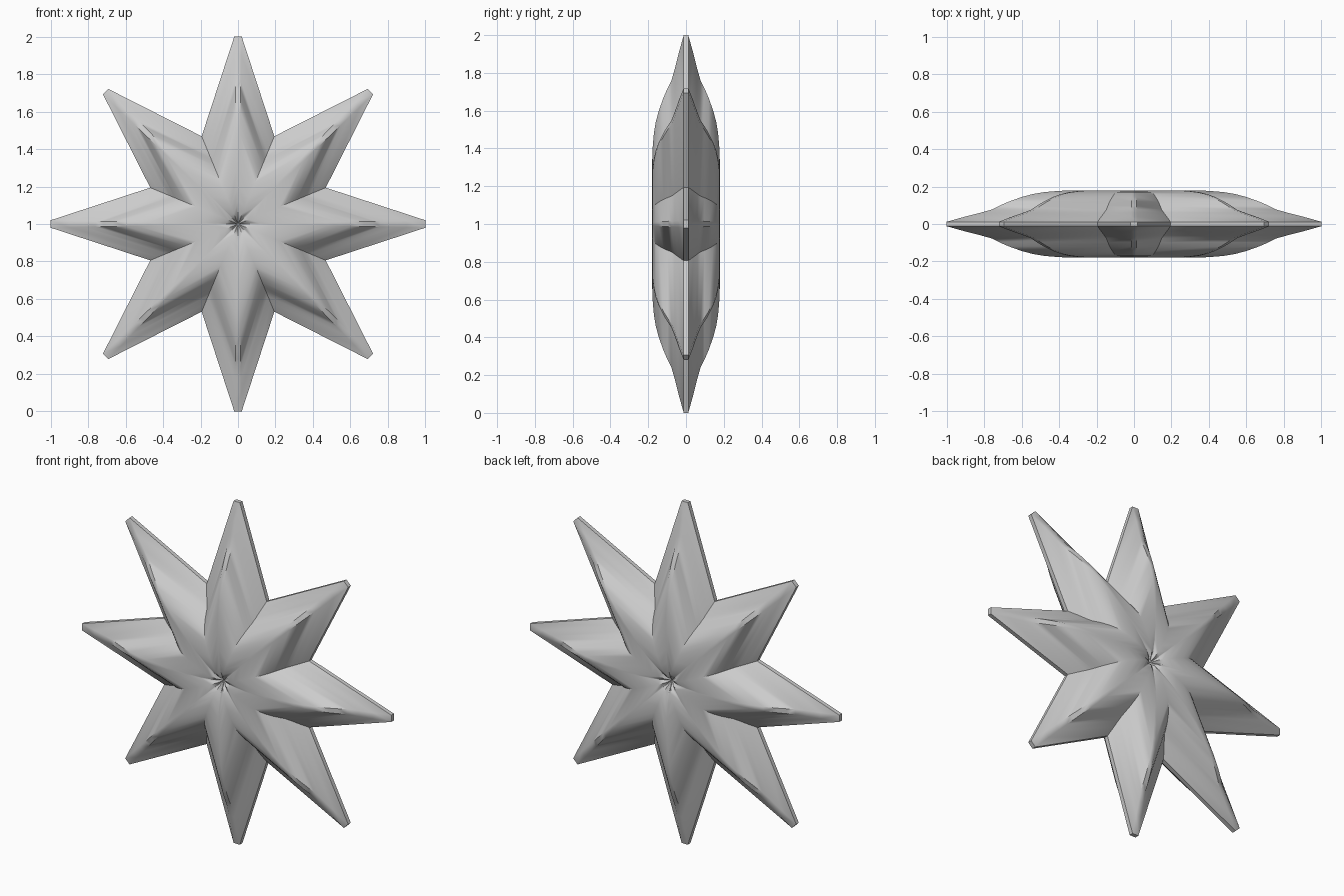
import bpy, bmesh, math

if "Cube" in bpy.data.objects:
    bpy.data.objects.remove(bpy.data.objects["Cube"])

ARMS = 8
# (outline scale, half thickness) from the rim to the dimpled centre
PROFILE = [(1.0, 0.012), (0.9, 0.04), (0.82, 0.06), (0.76, 0.077), (0.72, 0.097),
           (0.67, 0.119), (0.6, 0.144), (0.54, 0.160), (0.48, 0.170), (0.4, 0.177),
           (0.3, 0.180), (0.2, 0.179), (0.12, 0.170), (0.06, 0.158), (0.03, 0.14)]


def star_outline():
    """Blunt-tipped star outline of radius 1 in the xz plane."""
    pts = []
    for i in range(ARMS):
        a = 2 * math.pi * i / ARMS
        c, s = math.cos(a), math.sin(a)
        for r, w in ((1.0, -0.02), (1.0, 0.02)):
            pts.append((r * c - w * s, r * s + w * c))
        v = a + math.pi / ARMS
        pts.append((0.507 * math.cos(v), 0.507 * math.sin(v)))
    return pts


bm = bmesh.new()
outline = star_outline()
n = len(outline)


def ring(scale, y):
    return [bm.verts.new((x * scale, y, 1 + z * scale)) for x, z in outline]


def bridge(a, b):
    for i in range(n):
        j = (i + 1) % n
        bm.faces.new((a[i], a[j], b[j], b[i]))


# Shrinking star rings stacked to a swollen front and back
rims = []
for side in (-1, 1):
    rings = [ring(s, side * h) for s, h in PROFILE]
    for a, b in zip(rings, rings[1:]):
        bridge(a, b)
    centre = bm.verts.new((0, side * 0.13, 1))
    last = rings[-1]
    for i in range(n):
        bm.faces.new((last[i], last[(i + 1) % n], centre))
    rims.append(rings[0])

# Thin rim joining both halves
bridge(rims[0], rims[1])
bmesh.ops.recalc_face_normals(bm, faces=bm.faces[:])

mesh = bpy.data.meshes.new("star_ornament")
bm.to_mesh(mesh)
bm.free()
star = bpy.data.objects.new("star_ornament", mesh)
bpy.context.collection.objects.link(star)
bpy.context.view_layer.objects.active = star
star.select_set(True)
bpy.ops.object.shade_smooth_by_angle(angle=math.radians(40))
